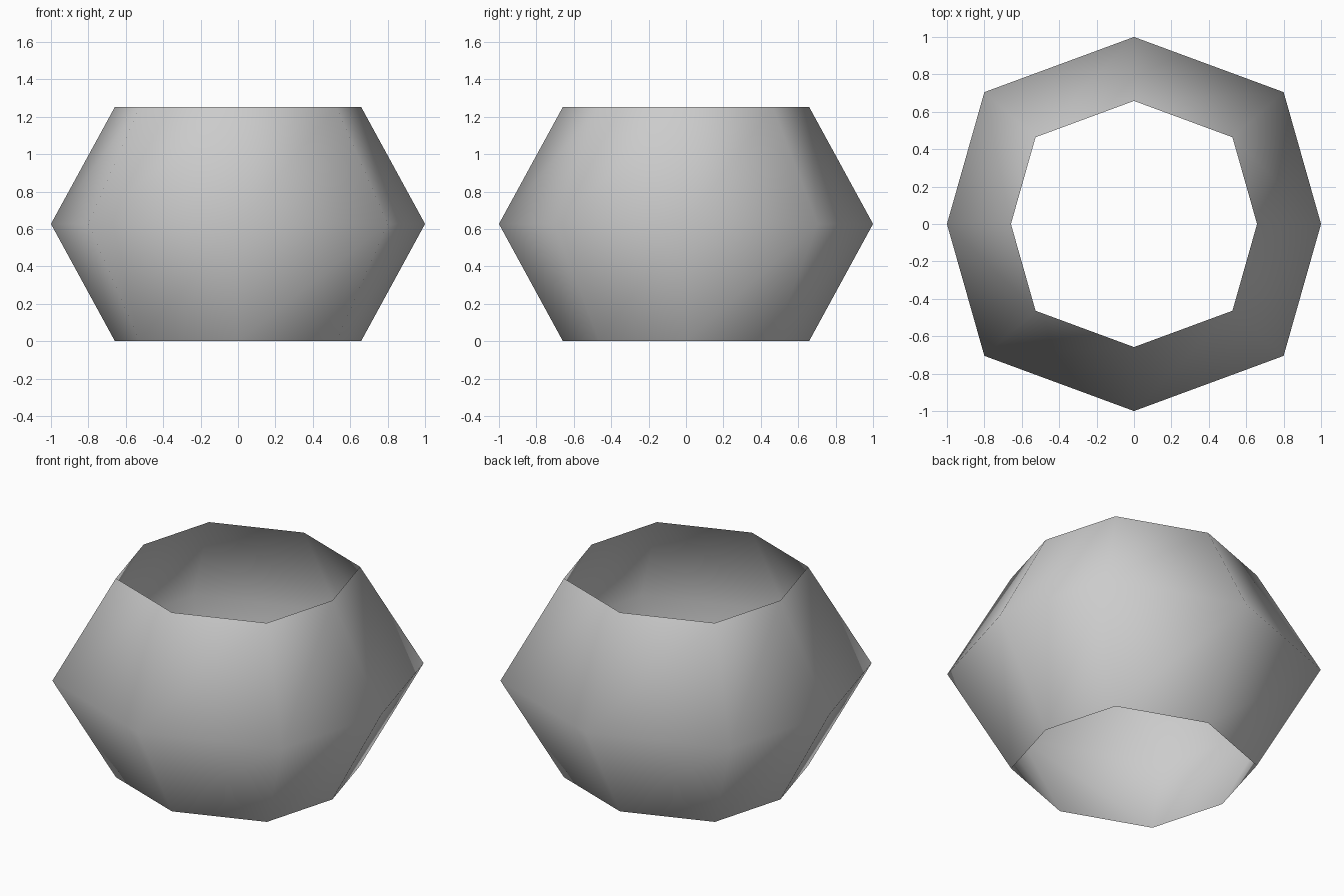
import bpy
import bmesh

cube = bpy.data.objects.get("Cube")
if cube:
    bpy.data.objects.remove(cube, do_unlink=True)

# Plain grey material
grey = bpy.data.materials.new("plain grey")
grey.use_nodes = True
colour = (0.6, 0.6, 0.6, 1.0)
grey.diffuse_color = colour
grey.node_tree.nodes["Principled BSDF"].inputs["Base Color"].default_value = colour

# Eight-sided outline, and the height and scale of each ring
outline = [(1, 0), (0.8, 0.705), (0, 1), (-0.8, 0.705),
           (-1, 0), (-0.8, -0.705), (0, -1), (0.8, -0.705)]
levels = [(0.0, 0.658), (0.627, 1.0), (1.253, 0.658)]

# Open-ended shell: bridge each ring to the one above it
bm = bmesh.new()
rings = [[bm.verts.new((x * s, y * s, z)) for x, y in outline] for z, s in levels]
for low, high in zip(rings, rings[1:]):
    for i in range(len(outline)):
        j = (i + 1) % len(outline)
        bm.faces.new((low[i], low[j], high[j], high[i]))
for face in bm.faces:
    face.smooth = True

mesh = bpy.data.meshes.new("open_shell")
bm.to_mesh(mesh)
bm.free()
mesh.materials.append(grey)
shell = bpy.data.objects.new("open_shell", mesh)
bpy.context.collection.objects.link(shell)
